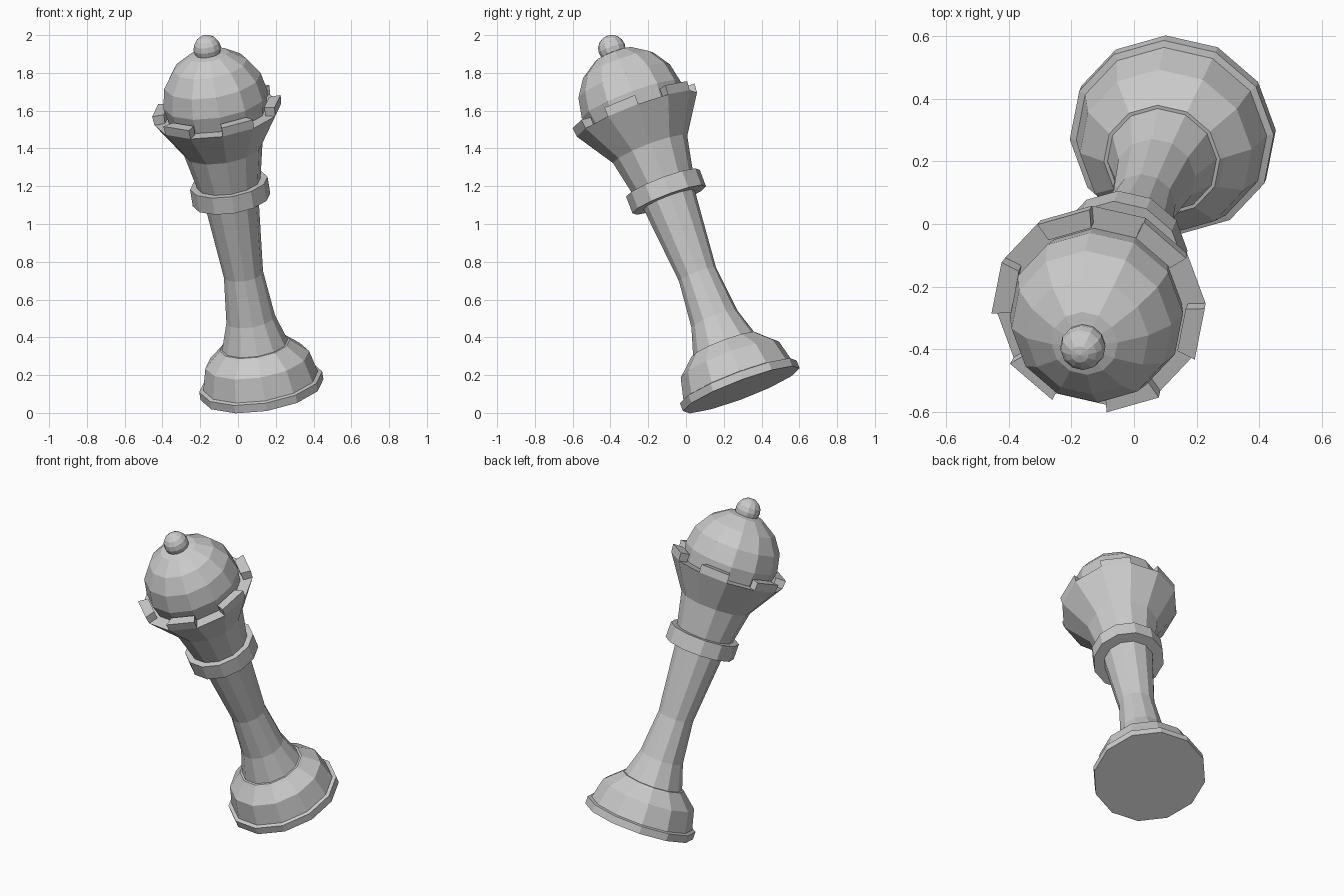
import bpy, bmesh, math
from mathutils import Matrix, Vector

if "Cube" in bpy.data.objects:
    bpy.data.objects.remove(bpy.data.objects["Cube"])

SIDES = 12
# leaning axis of the piece: base centre, tilt and a small roll
AXIS = Vector((-0.29, -0.685, 1.805)).normalized()
TILT = Vector((0, 0, 1)).rotation_difference(AXIS).to_matrix().to_4x4()
PLACE = (Matrix.Translation((0.127, 0.2925, 0.123)) @ TILT
         @ Matrix.Rotation(math.radians(3), 4, 'Z'))


def finish(name, bm):
    bmesh.ops.recalc_face_normals(bm, faces=bm.faces[:])
    bm.transform(PLACE)
    mesh = bpy.data.meshes.new(name)
    bm.to_mesh(mesh)
    bm.free()
    obj = bpy.data.objects.new(name, mesh)
    bpy.context.collection.objects.link(obj)
    return obj


def ring_point(r, z, i):
    a = 2 * math.pi * i / SIDES
    return (r * math.cos(a), r * math.sin(a), z)


def lathe(name, profile):
    """Closed faceted solid from (radius, height) pairs."""
    bm = bmesh.new()
    rings = [[bm.verts.new(ring_point(r, z, i)) for i in range(SIDES)]
             for r, z in profile]
    for lo, hi in zip(rings, rings[1:]):
        for i in range(SIDES):
            j = (i + 1) % SIDES
            bm.faces.new((lo[i], lo[j], hi[j], hi[i]))
    bm.faces.new(rings[0][::-1])
    bm.faces.new(rings[-1])
    return finish(name, bm)


def sphere(name, radius, height, segments, rings):
    bm = bmesh.new()
    bmesh.ops.create_uvsphere(bm, u_segments=segments, v_segments=rings,
                              radius=radius,
                              matrix=Matrix.Translation((0, 0, height)))
    return finish(name, bm)


# stepped foot
lathe("base", [(0.33, 0), (0.33, 0.045), (0.308, 0.05), (0.278, 0.172),
               (0.203, 0.24), (0.188, 0.255)])
# waisted column
lathe("stem", [(0.178, 0.25), (0.13, 0.405), (0.105, 0.66), (0.146, 1.10)])
# collar band
lathe("collar", [(0.208, 1.087), (0.208, 1.182)])
# flared cup below the crown
lathe("cup", [(0.168, 1.17), (0.21, 1.375), (0.34, 1.575), (0.26, 1.575)])

# crown teeth on every other side
bm = bmesh.new()
for i in range(1, SIDES, 2):
    section = [(0.283, 1.57), (0.34, 1.575), (0.345, 1.625), (0.283, 1.625)]
    a, b = ([bm.verts.new(ring_point(r, z, k)) for r, z in section]
            for k in (i, i + 1))
    for n in range(4):
        m = (n + 1) % 4
        bm.faces.new((a[n], a[m], b[m], b[n]))
    bm.faces.new(a[::-1])
    bm.faces.new(b)
finish("crown_teeth", bm)

# domed head and finial
sphere("dome", 0.28, 1.66, SIDES, 8)
sphere("finial", 0.073, 1.953, SIDES, 8)
